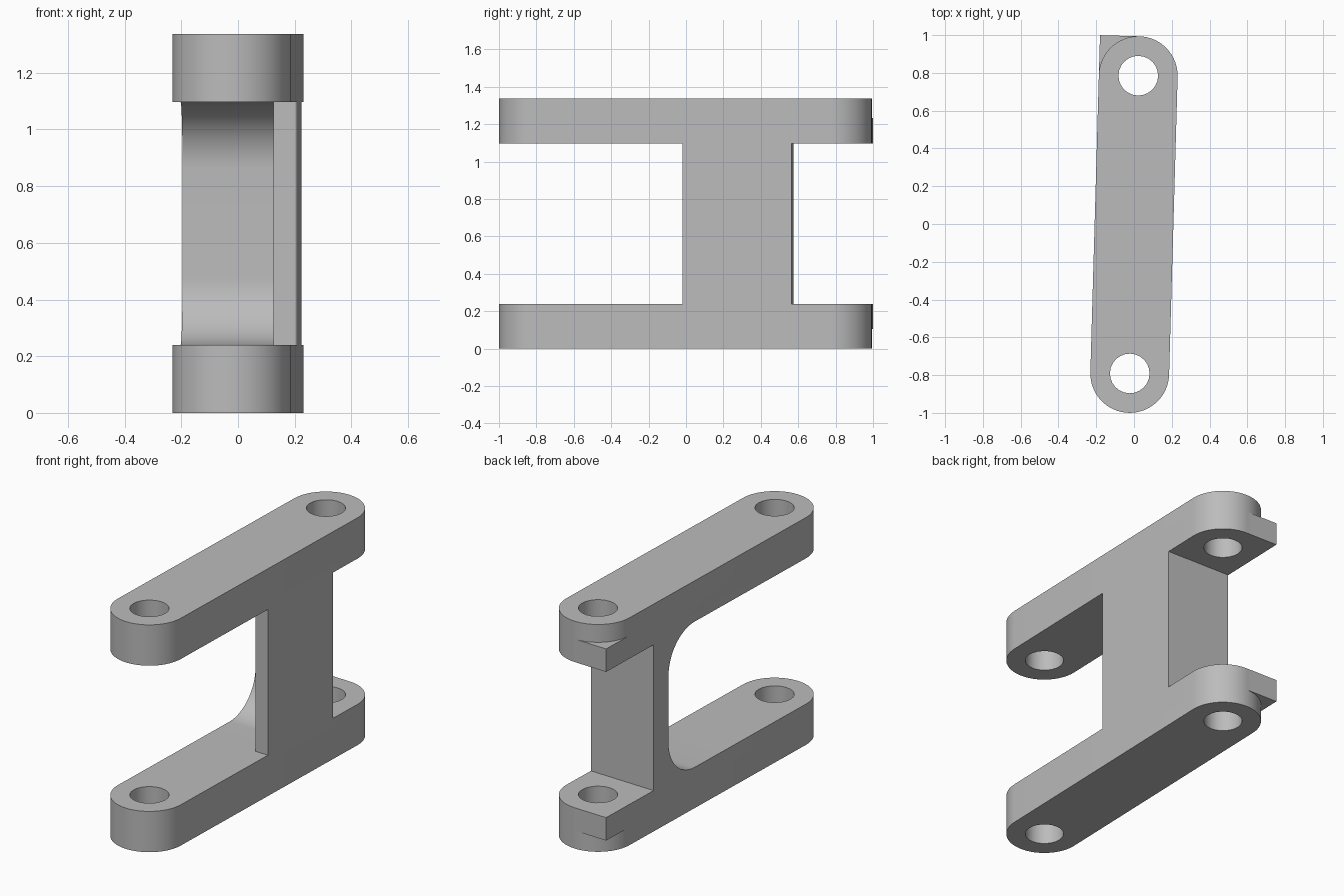
import bpy, bmesh
from math import sin, cos, pi, radians
from mathutils import Matrix

# Main dimensions
R, C = 0.2085, 0.7885           # arm end radius, hole distance from the middle
HOLE = 0.105
HEIGHT, LOW, HIGH = 1.337, 0.24, 1.097
WEB_FRONT, WEB_BACK = -0.01, 0.572
LIP = 0.125                     # inner side of the thin wall
RECESS, FILLET = 0.44, 0.235
TAB = 0.135

cube = bpy.data.objects.get("Cube")
if cube:
    bpy.data.objects.remove(cube, do_unlink=True)

grey = bpy.data.materials.new("plain_grey")
grey.use_nodes = True
colour = (0.5, 0.5, 0.5, 1)
grey.diffuse_color = colour
grey.node_tree.nodes["Principled BSDF"].inputs["Base Color"].default_value = colour


def arc(cx, cy, r, start, end, steps):
    return [(cx + r * cos(start + (end - start) * i / steps),
             cy + r * sin(start + (end - start) * i / steps)) for i in range(steps + 1)]


def prism(name, outline, low, high, along_x=False):
    """Extrude an outline along z, or a (y, z) outline along x."""
    bm = bmesh.new()
    place = (lambda a, b: (low, a, b)) if along_x else (lambda a, b: (a, b, low))
    face = bm.faces.new([bm.verts.new(place(a, b)) for a, b in outline])
    new = bmesh.ops.extrude_face_region(bm, geom=[face])["geom"]
    shift = (high - low, 0, 0) if along_x else (0, 0, high - low)
    bmesh.ops.translate(bm, vec=shift, verts=[v for v in new if isinstance(v, bmesh.types.BMVert)])
    bmesh.ops.recalc_face_normals(bm, faces=bm.faces)
    mesh = bpy.data.meshes.new(name)
    bm.to_mesh(mesh)
    bm.free()
    mesh.materials.append(grey)
    obj = bpy.data.objects.new(name, mesh)
    bpy.context.collection.objects.link(obj)
    return obj


def box(name, x0, x1, y0, y1, z0, z1):
    return prism(name, [(x0, y0), (x1, y0), (x1, y1), (x0, y1)], z0, z1)


def combine(target, tool, operation):
    bpy.ops.object.select_all(action="DESELECT")
    bpy.context.view_layer.objects.active = target
    target.select_set(True)
    mod = target.modifiers.new(tool.name, "BOOLEAN")
    mod.operation, mod.solver, mod.object = operation, "EXACT", tool
    bpy.ops.object.modifier_apply(modifier=mod.name)
    bpy.data.objects.remove(tool, do_unlink=True)


# Full-height block with rounded ends
bracket = prism("double_arm_bracket",
                arc(0, C, R, 0, pi, 32) + arc(0, -C, R, pi, 2 * pi, 32), 0, HEIGHT)

# Square corner tabs on the inner half of each arm
combine(bracket, box("corner_tabs", -R, -0.015, C + 0.015, C + R, LOW - TAB, HIGH + TAB), "UNION")

# Open the space between the arms, front and back
combine(bracket, box("front_slot", -1, 1, -2, WEB_FRONT, LOW, HIGH), "DIFFERENCE")
combine(bracket, box("back_slot", -1, 1, WEB_BACK, 2, LOW, HIGH), "DIFFERENCE")

# Filleted recess that leaves a thin wall on one side
profile = ([(-0.3, LOW)]
           + arc(RECESS - FILLET, LOW + FILLET, FILLET, -pi / 2, 0, 16)
           + arc(RECESS - FILLET, HIGH - FILLET, FILLET, 0, pi / 2, 16)
           + [(-0.3, HIGH)])
combine(bracket, prism("recess", profile, -1, LIP, along_x=True), "DIFFERENCE")

# Pin holes through both arms
for y in (-C, C):
    combine(bracket, prism("pin_hole", arc(0, y, HOLE, 0, 2 * pi, 24)[:-1], -1, 2), "DIFFERENCE")

# Slight turn about the vertical axis
bracket.data.transform(Matrix.Translation((0, -0.003, 0)) @ Matrix.Rotation(radians(-1.64), 4, "Z"))
bracket.select_set(True)
bpy.context.view_layer.objects.active = bracket
bpy.ops.object.shade_smooth_by_angle(angle=radians(30))
